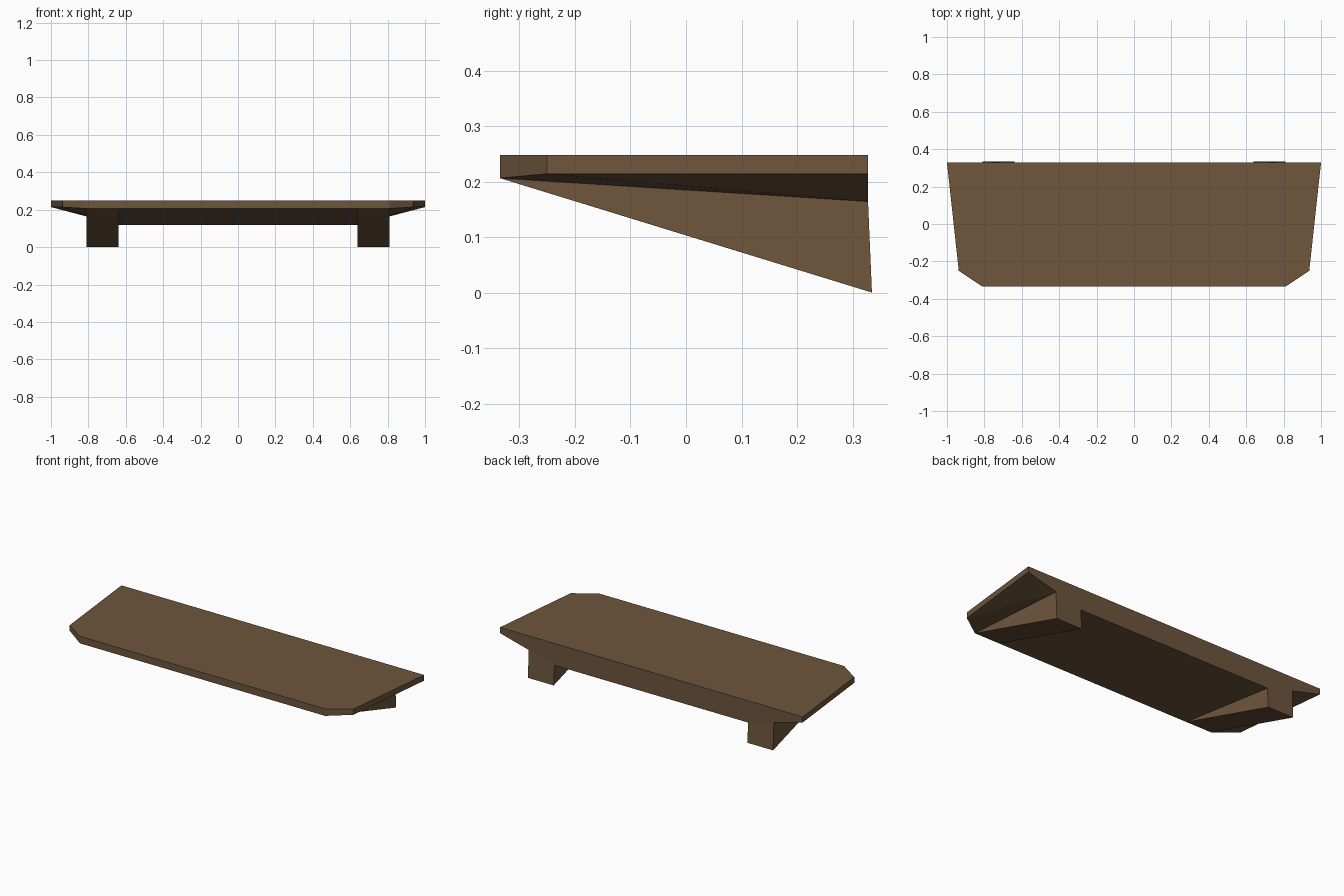
import bpy, bmesh

if "Cube" in bpy.data.objects:
    bpy.data.objects.remove(bpy.data.objects["Cube"])

# One flat wood colour
mat = bpy.data.materials.new("brown wood")
mat.diffuse_color = (0.156, 0.092, 0.046, 1)
mat.use_nodes = True
mat.node_tree.nodes["Principled BSDF"].inputs["Base Color"].default_value = mat.diffuse_color

F, B, BF = -0.335, 0.328, 0.335   # front edge, back edge, back of foot
TOP = 0.248

# Right half of the shelf: top outline, then underside points
points = {
    "t0": (0, F, TOP), "t1": (0.81, F, TOP), "t2": (0.937, -0.25, TOP),
    "t3": (1, B, TOP), "t4": (0, B, TOP),
    "b0": (0, F, 0.206), "b1": (0.64, F, 0.206), "b2": (0.81, F, 0.206),
    "b3": (0.937, -0.25, 0.214), "b4": (1, B, 0.214), "b5": (0.81, B, 0.164),
    "b6": (0.81, BF, 0), "b7": (0.64, BF, 0),
    "b8": (0.64, B, 0.118), "b9": (0, B, 0.118),
}
faces = [
    "t0 t1 t2 t3 t4",                      # deck top
    "b0 b1 b2 t1 t0", "b2 b3 t2 t1",       # front rim and clipped corner
    "b3 b4 t3 t2",                         # side rim
    "b2 b5 b3", "b3 b5 b4",                # sloping underside of the wing
    "b2 b6 b5", "b1 b7 b6 b2", "b1 b8 b7", # wedge foot
    "b0 b9 b8 b1",                         # belly
    "t4 t3 b4 b5 b8 b9", "b5 b6 b7 b8",    # back of deck and foot
]

bm = bmesh.new()
v = {name: bm.verts.new(co) for name, co in points.items()}
for f in faces:
    bm.faces.new([v[n] for n in f.split()])

# Mirror to the left half and weld the centre seam
bmesh.ops.mirror(bm, geom=bm.verts[:] + bm.edges[:] + bm.faces[:],
                 axis='X', merge_dist=0.0001)
bmesh.ops.remove_doubles(bm, verts=bm.verts[:], dist=0.0001)
bmesh.ops.recalc_face_normals(bm, faces=bm.faces[:])

mesh = bpy.data.meshes.new("wedge_footed_shelf")
bm.to_mesh(mesh)
bm.free()
mesh.materials.append(mat)
obj = bpy.data.objects.new("wedge_footed_shelf", mesh)
bpy.context.collection.objects.link(obj)
